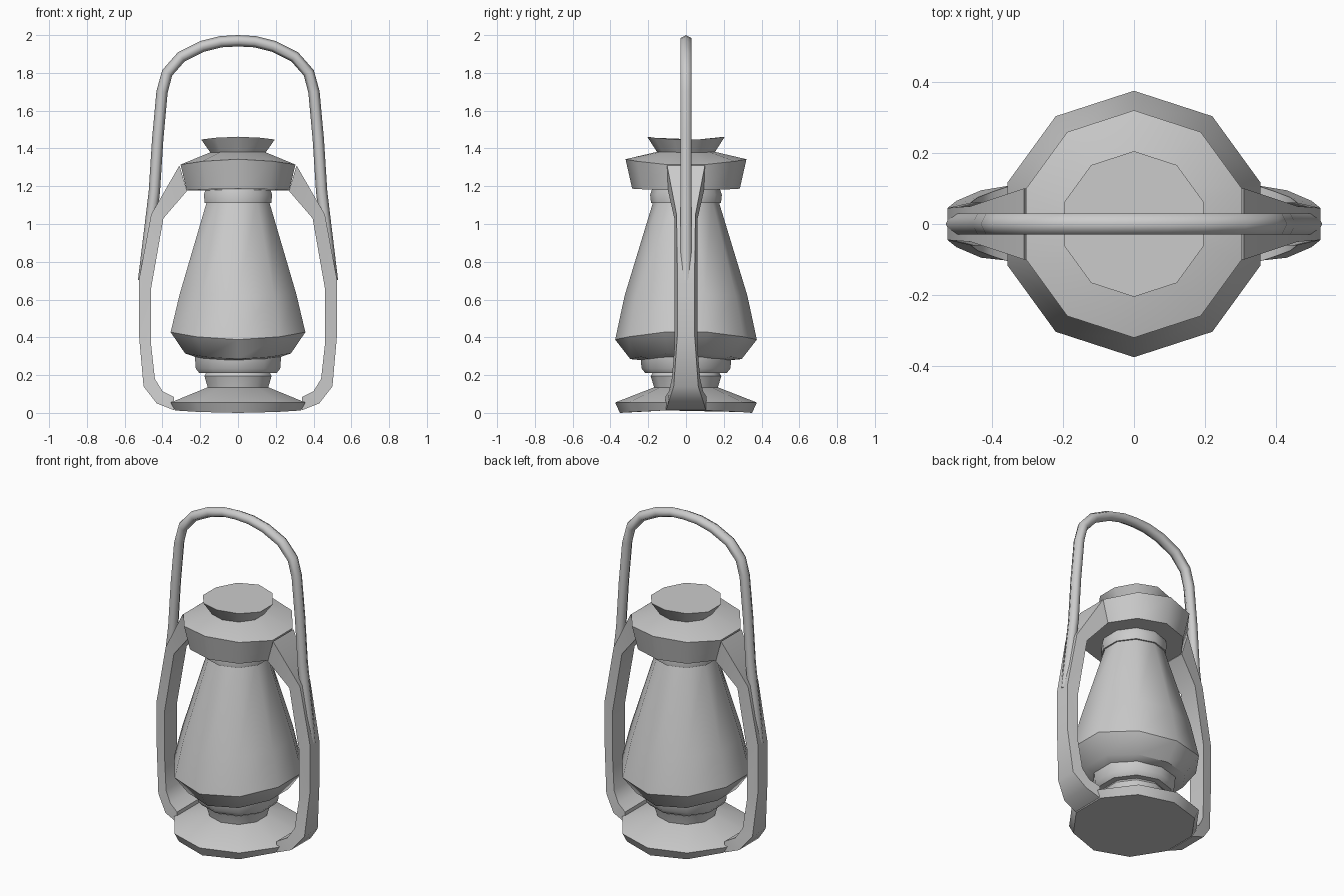
import bpy, bmesh, math
from mathutils import Vector

if "Cube" in bpy.data.objects:
    bpy.data.objects.remove(bpy.data.objects["Cube"])

metal = bpy.data.materials.new("grey metal")
metal.diffuse_color = (0.6, 0.6, 0.6, 1)
metal.use_nodes = True
metal.node_tree.nodes["Principled BSDF"].inputs["Base Color"].default_value = metal.diffuse_color
SIDES = 10


def finish(bm, name, angle=42):
    bmesh.ops.recalc_face_normals(bm, faces=bm.faces[:])
    mesh = bpy.data.meshes.new(name)
    bm.to_mesh(mesh)
    bm.free()
    mesh.materials.append(metal)
    ob = bpy.data.objects.new(name, mesh)
    bpy.context.collection.objects.link(ob)
    bpy.ops.object.select_all(action='DESELECT')
    ob.select_set(True)
    bpy.context.view_layer.objects.active = ob
    bpy.ops.object.shade_smooth_by_angle(angle=math.radians(angle))
    return ob


def skin(bm, rings):
    """Join equal rings of points into a closed skin with end caps."""
    vs = [[bm.verts.new(p) for p in r] for r in rings]
    n = len(vs[0])
    for a, b in zip(vs, vs[1:]):
        for i in range(n):
            j = (i + 1) % n
            bm.faces.new((a[i], a[j], b[j], b[i]))
    bm.faces.new(vs[0])
    bm.faces.new(vs[-1][::-1])


def lathe(name, profile):
    """Ten-sided turned part; profile rows are radius, height, bend towards the sides."""
    bm = bmesh.new()
    rings = []
    for r, z, bend in profile:
        ring = []
        for k in range(SIDES):
            a = math.pi / 2 + k * 2 * math.pi / SIDES
            x, y = r * math.cos(a), r * math.sin(a)
            ring.append((x, y, z + bend * (x / 0.36) ** 2))
        rings.append(ring)
    skin(bm, rings)
    return finish(bm, name)


# Turned parts, bottom to top
lathe("base", [(0.35, 0.0, 0.015), (0.375, 0.055, 0.0), (0.17, 0.135, 0)])
lathe("lower_neck", [(0.165, 0.11, 0), (0.17, 0.14, 0), (0.187, 0.195, 0), (0.175, 0.215, 0)])
lathe("burner_ring", [(0.215, 0.21, 0), (0.235, 0.235, 0), (0.24, 0.285, 0.03), (0.22, 0.30, 0.03)])
lathe("glass_globe", [(0.20, 0.275, 0.03), (0.295, 0.285, 0.05), (0.375, 0.388, 0.04),
                      (0.325, 0.62, 0.01), (0.17, 1.13, 0)])
lathe("glass_collar", [(0.185, 1.11, 0), (0.19, 1.155, 0), (0.175, 1.20, 0)])
lathe("cap", [(0.285, 1.187, -0.015), (0.32, 1.343, -0.04), (0.14, 1.385, 0)])
lathe("chimney_top", [(0.14, 1.36, 0), (0.205, 1.462, -0.05)])

# Side frames: outer x, z, half width, then inner x, z, half width
stations = [
    (0.31, 1.31, 0.100, 0.27, 1.175, 0.095),
    (0.46, 1.05, 0.050, 0.395, 1.03, 0.062),
    (0.525, 0.70, 0.045, 0.46, 0.66, 0.060),
    (0.525, 0.42, 0.045, 0.46, 0.36, 0.060),
    (0.50, 0.14, 0.065, 0.44, 0.18, 0.075),
    (0.43, 0.05, 0.095, 0.40, 0.115, 0.090),
    (0.34, 0.015, 0.105, 0.34, 0.085, 0.110),
]
for side, label in ((1, "right"), (-1, "left")):
    bm = bmesh.new()
    skin(bm, [[(side * ox, -ow, oz), (side * ox, ow, oz),
               (side * ix, iw, iz), (side * ix, -iw, iz)]
              for ox, oz, ow, ix, iz, iw in stations])
    finish(bm, label + "_frame")

# Carrying handle: six-sided tube swept along an arch
half = [(0.50, 0.70), (0.443, 1.17), (0.425, 1.45), (0.402, 1.70), (0.375, 1.80),
        (0.30, 1.885), (0.19, 1.94), (0.09, 1.965)]
path = [(-x, z) for x, z in half] + [(0, 1.97)] + half[::-1]
pts = [Vector((x, 0, z)) for x, z in path]
rings = []
for i, p in enumerate(pts):
    t = (pts[min(i + 1, len(pts) - 1)] - pts[max(i - 1, 0)]).normalized()
    n = Vector((-t.z, 0, t.x))
    rings.append([p + 0.03 * (n * math.cos(k * math.pi / 3)
                              + Vector((0, 1.12, 0)) * math.sin(k * math.pi / 3))
                  for k in range(6)])
bm = bmesh.new()
skin(bm, rings)
finish(bm, "handle", 65)
